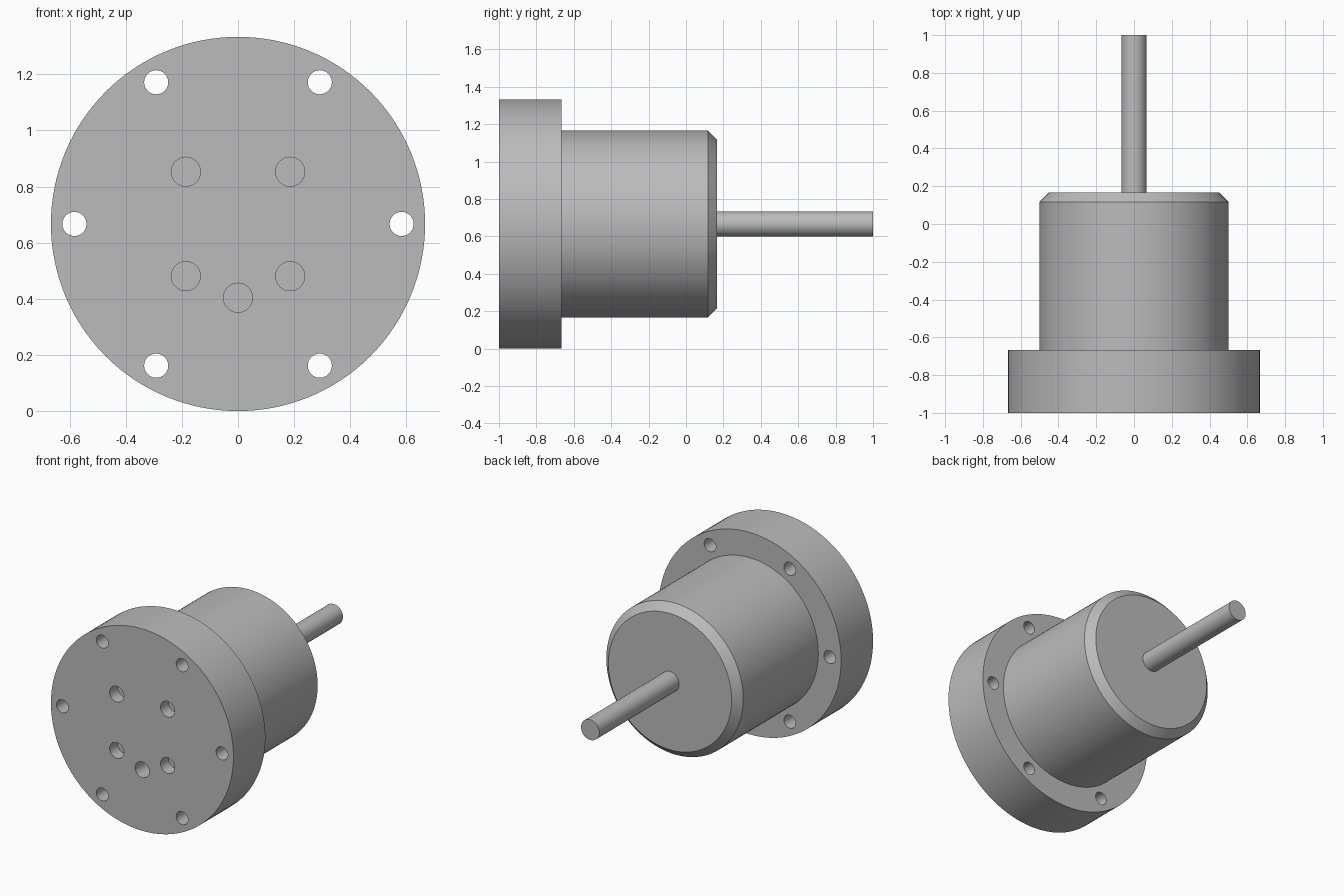
import bpy, bmesh, math
from mathutils import Vector, Matrix

if "Cube" in bpy.data.objects:
    bpy.data.objects.remove(bpy.data.objects["Cube"])

R = 2 / 3          # flange radius, also the height of the axis
AXIS = Vector((0, 0, R))

grey = bpy.data.materials.new("machined_grey")
grey.diffuse_color = (0.5, 0.5, 0.5, 1)
grey.use_nodes = True
grey.node_tree.nodes["Principled BSDF"].inputs["Base Color"].default_value = grey.diffuse_color


def finish(name, bm):
    bmesh.ops.recalc_face_normals(bm, faces=bm.faces)
    mesh = bpy.data.meshes.new(name)
    bm.to_mesh(mesh)
    bm.free()
    mesh.materials.append(grey)
    obj = bpy.data.objects.new(name, mesh)
    bpy.context.collection.objects.link(obj)
    return obj


def lathe(name, profile, steps):
    """Turn (y, radius) points about the part's axis and cap both ends."""
    bm = bmesh.new()
    verts = [bm.verts.new((r, y, R)) for y, r in profile]
    edges = [bm.edges.new(pair) for pair in zip(verts, verts[1:])]
    bmesh.ops.spin(bm, geom=verts + edges, cent=AXIS, axis=(0, 1, 0),
                   angle=math.tau, steps=steps)
    bmesh.ops.remove_doubles(bm, verts=bm.verts, dist=1e-5)
    bmesh.ops.holes_fill(bm, edges=[e for e in bm.edges if e.is_boundary], sides=0)
    return finish(name, bm)


def add_drill(bm, ring_radius, degrees, radius, depth):
    """Add a cutter cylinder entering the front face to the given depth."""
    a = math.radians(degrees)
    length = depth + 0.1
    pos = (ring_radius * math.cos(a), -1.1 + length / 2, R + ring_radius * math.sin(a))
    bmesh.ops.create_cone(bm, cap_ends=True, segments=32, radius1=radius,
                          radius2=radius, depth=length,
                          matrix=Matrix.Translation(pos) @ Matrix.Rotation(math.pi / 2, 4, 'X'))


def activate(obj):
    bpy.ops.object.select_all(action='DESELECT')
    obj.select_set(True)
    bpy.context.view_layer.objects.active = obj


# Flange and chamfered barrel, turned as one piece
housing = lathe("flanged_housing",
                [(-1, R), (-R, R), (-R, 0.5), (0.117, 0.5), (0.167, 0.45)], 128)

# Thin output shaft
shaft = lathe("shaft", [(0.166, 0.067), (1, 0.067)], 48)

# Six through bolt holes, four shallow sockets and one deeper socket
bm = bmesh.new()
for i in range(6):
    add_drill(bm, 0.583, 60 * i, 0.043, 0.45)
for i in range(4):
    add_drill(bm, 0.263, 45 + 90 * i, 0.052, 0.083)
add_drill(bm, 0.263, -90, 0.052, 0.167)
drills = finish("hole_cutter", bm)
drills.hide_render = True

cut = housing.modifiers.new("holes", 'BOOLEAN')
cut.operation = 'DIFFERENCE'
cut.solver = 'EXACT'
cut.object = drills
activate(housing)
bpy.ops.object.modifier_apply(modifier=cut.name)
bpy.data.objects.remove(drills, do_unlink=True)

for obj in (housing, shaft):
    activate(obj)
    bpy.ops.object.shade_smooth_by_angle(angle=math.radians(30))
